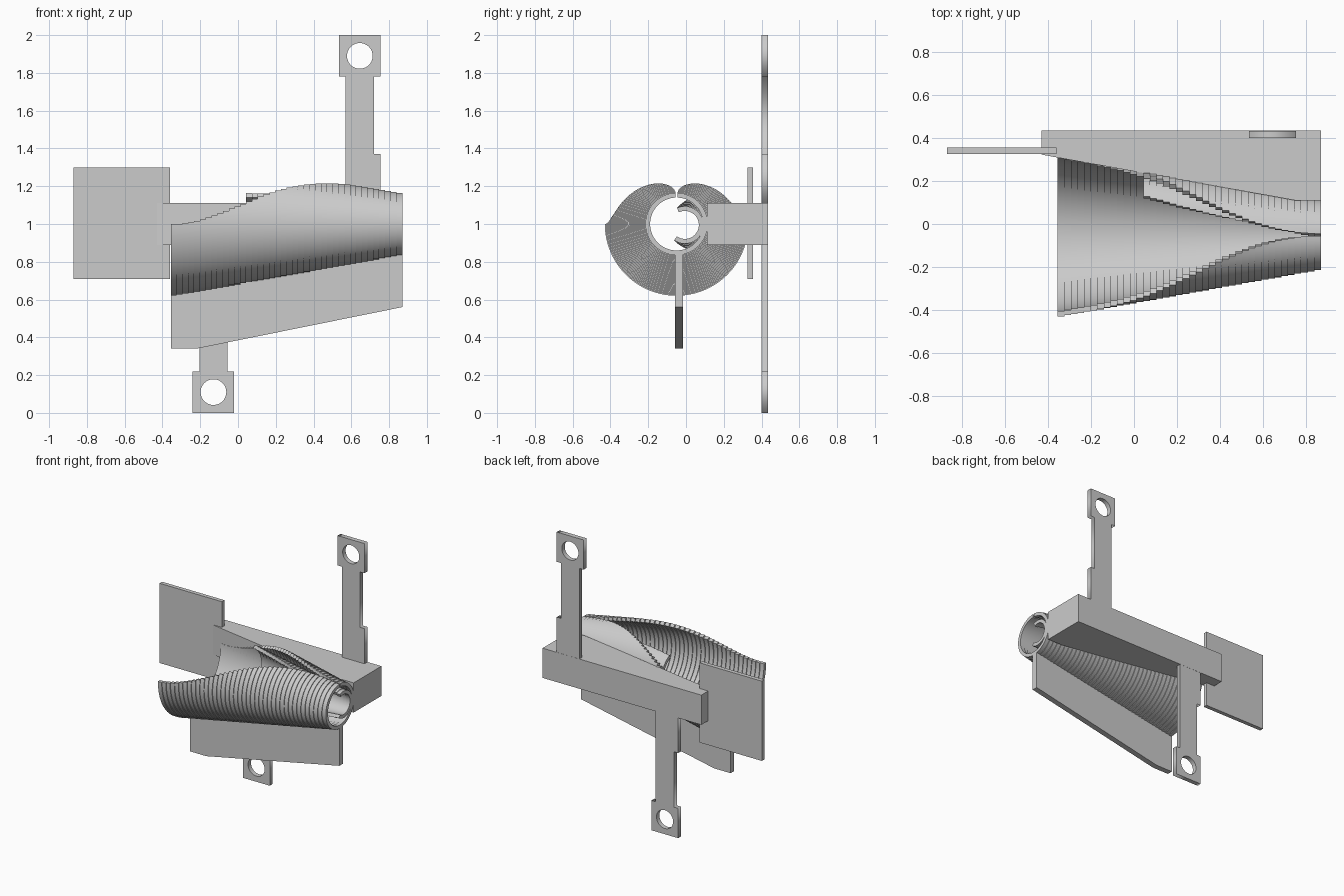
import bpy, bmesh
from math import sin, cos, pi, radians

if "Cube" in bpy.data.objects:
    bpy.data.objects.remove(bpy.data.objects["Cube"])

X0, X1, SLICES = -0.355, 0.87, 40
WALL = 0.025


def finish(bm, name, smooth=False):
    bmesh.ops.recalc_face_normals(bm, faces=bm.faces)
    me = bpy.data.meshes.new(name)
    bm.to_mesh(me)
    bm.free()
    ob = bpy.data.objects.new(name, me)
    bpy.context.collection.objects.link(ob)
    if smooth:
        bpy.ops.object.select_all(action='DESELECT')
        ob.select_set(True)
        bpy.context.view_layer.objects.active = ob
        bpy.ops.object.shade_smooth_by_angle(angle=radians(25))
    return ob


def prism(name, pts, offset):
    """Solid from a planar outline pushed along an offset."""
    bm = bmesh.new()
    face = bm.faces.new([bm.verts.new(p) for p in pts])
    res = bmesh.ops.extrude_face_region(bm, geom=[face])
    verts = [g for g in res['geom'] if isinstance(g, bmesh.types.BMVert)]
    bmesh.ops.translate(bm, verts=verts, vec=offset)
    return finish(bm, name)


def holed_plate(name, outline, hole, radius, y0, y1):
    """Upright plate with one round hole, from a filled 2D curve."""
    cu = bpy.data.curves.new(name, 'CURVE')
    cu.dimensions = '2D'
    cu.fill_mode = 'BOTH'
    cu.extrude = (y1 - y0) / 2
    ring = [(hole[0] + radius * cos(2 * pi * i / 40),
             hole[1] + radius * sin(2 * pi * i / 40)) for i in range(40)]
    for pts in (outline, ring):
        sp = cu.splines.new('POLY')
        sp.points.add(len(pts) - 1)
        for p, (x, z) in zip(sp.points, pts):
            p.co = (x, z, 0, 1)
        sp.use_cyclic_u = True
    ob = bpy.data.objects.new(name, cu)
    bpy.context.collection.objects.link(ob)
    ob.location.y = (y0 + y1) / 2
    ob.rotation_euler.x = pi / 2
    bpy.ops.object.select_all(action='DESELECT')
    ob.select_set(True)
    bpy.context.view_layer.objects.active = ob
    bpy.ops.object.convert(target='MESH')


def arc_section(cy, cz, r, a0, a1, n):
    """Closed (y, z) outline of a curved wall between two angles."""
    angs = [radians(a0 + (a1 - a0) * i / n) for i in range(n + 1)]
    outer = [(cy + r * cos(a), cz + r * sin(a)) for a in angs]
    inner = [(cy + (r - WALL) * cos(a), cz + (r - WALL) * sin(a)) for a in angs]
    return outer + inner[::-1]


def stepped_loft(name, section, first, n):
    """Constant-section slices joined by small steps."""
    bm = bmesh.new()
    loops = []
    dx = (X1 - X0) / SLICES
    for i in range(first, SLICES):
        sec = section(i / (SLICES - 1))
        for x in (X0 + i * dx, X0 + (i + 1) * dx):
            loops.append([bm.verts.new((x, y, z)) for y, z in sec])
    for a, b in zip(loops, loops[1:]):
        for j in range(len(a)):
            k = (j + 1) % len(a)
            bm.faces.new((a[j], a[k], b[k], b[j]))
    for lp in (loops[0], loops[-1]):
        for j in range(n):
            bm.faces.new((lp[j], lp[j + 1], lp[-2 - j], lp[-1 - j]))
    return finish(bm, name, True)


def radius(t):
    return 0.38 - 0.215 * t


def funnel_section(t):
    lift = 88 * t * t * (3 - 2 * t)
    return arc_section(-0.05, 1.0, radius(t), -180 - lift, lift, 56)


def curl_section(t):
    r = 0.6 * radius(t)
    u = (t - 0.33) / 0.67
    cy = -0.05 + radius(t) - WALL - r + 0.003
    return arc_section(cy, 0.995, r, -30 - 95 * u, 65 + 50 * u, 32)


# Folding funnel and the inner curl that rolls one edge under
stepped_loft("funnel", funnel_section, 0, 56)
stepped_loft("inner_curl", curl_section, 13, 32)

# Side mounting block, tapered along the funnel wall
prism("mount_block", [(x, y, 0.89) for x, y in (
    (-0.43, 0.435), (X1, 0.435), (X1, 0.11), (0.75, 0.11),
    (-0.36, 0.31), (-0.43, 0.323))], (0, 0, 0.22))

# Flat guide plate at the entry
prism("entry_plate", [(x, 0.325, z) for x, z in (
    (-0.87, 0.71), (-0.36, 0.71), (-0.36, 1.30), (-0.87, 1.30))], (0, 0.03, 0))

# Keel fin under the funnel
prism("keel_fin", [(x, -0.057, z) for x, z in (
    (X0, 0.34), (-0.22, 0.34), (X1, 0.56), (X1, 0.85), (X0, 0.635))], (0, 0.042, 0))

# Mounting arms: the lower one is the upper one turned half round
arm = [(0.57, 1.10), (0.755, 1.10), (0.755, 1.37), (0.72, 1.37), (0.72, 1.78),
       (0.755, 1.78), (0.755, 2.0), (0.535, 2.0), (0.535, 1.78), (0.57, 1.78)]
holed_plate("upper_arm", arm, (0.645, 1.89), 0.068, 0.40, 0.434)
holed_plate("lower_arm", [(0.515 - x, 2 - z) for x, z in arm],
            (-0.13, 0.11), 0.068, 0.40, 0.434)
